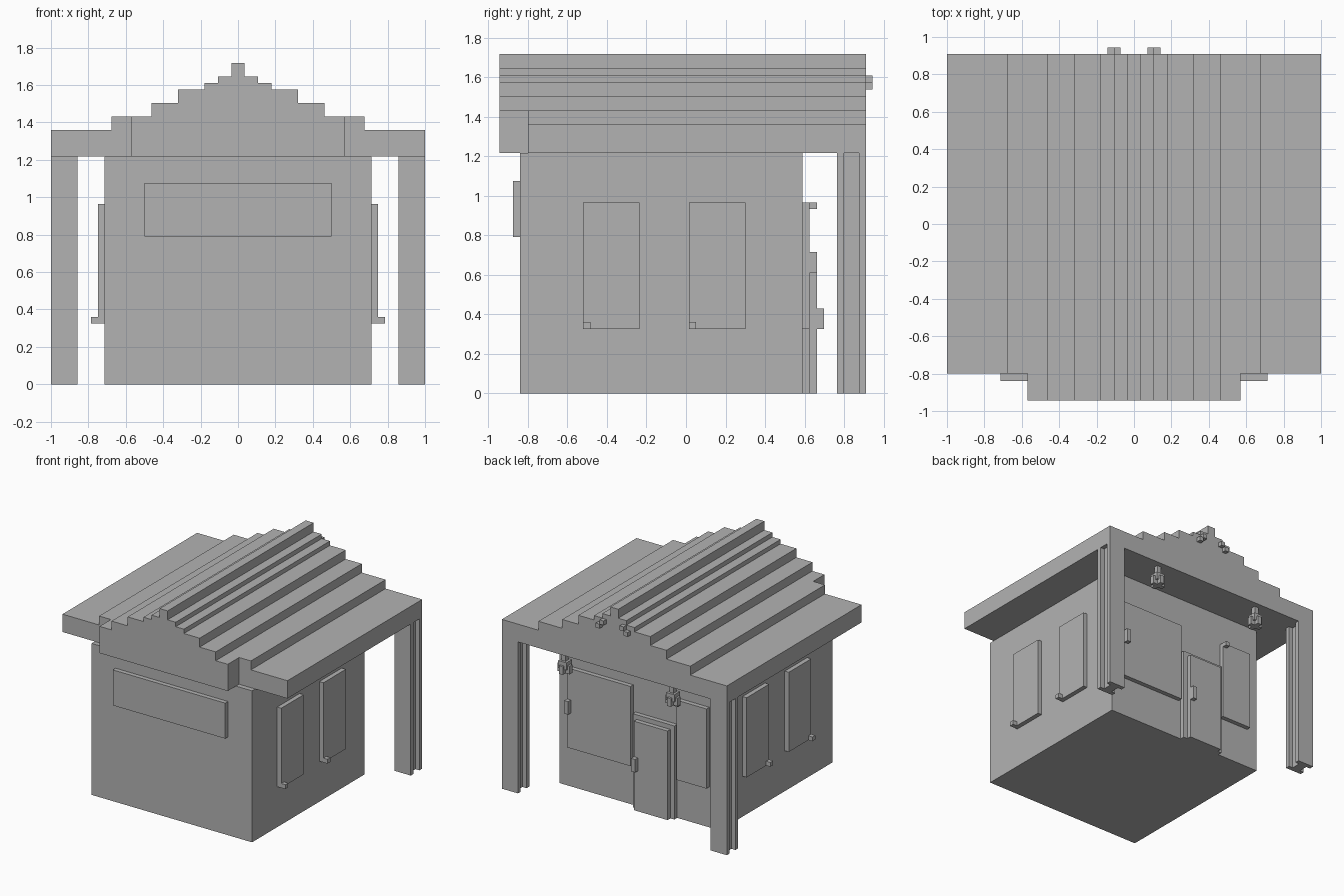
import bpy
import bmesh

cube = bpy.data.objects.get("Cube")
if cube:
    bpy.data.objects.remove(cube, do_unlink=True)

# Single plain grey finish
grey = bpy.data.materials.new("plain_grey")
grey.use_nodes = True
COLOUR = (0.45, 0.45, 0.45, 1)
grey.diffuse_color = COLOUR
grey.node_tree.nodes["Principled BSDF"].inputs["Base Color"].default_value = COLOUR


def prism(name, points, axis, start, end):
    """Extrude a 2D outline along y (points are x, z) or z (points are x, y)."""
    bm = bmesh.new()
    place = (lambda a, b: (a, start, b)) if axis == "y" else (lambda a, b: (a, b, start))
    face = bm.faces.new([bm.verts.new(place(a, b)) for a, b in points])
    new = bmesh.ops.extrude_face_region(bm, geom=[face])["geom"]
    step = (0, end - start, 0) if axis == "y" else (0, 0, end - start)
    bmesh.ops.translate(bm, vec=step, verts=[v for v in new if isinstance(v, bmesh.types.BMVert)])
    bmesh.ops.recalc_face_normals(bm, faces=bm.faces)
    mesh = bpy.data.meshes.new(name)
    bm.to_mesh(mesh)
    bm.free()
    mesh.materials.append(grey)
    obj = bpy.data.objects.new(name, mesh)
    bpy.context.collection.objects.link(obj)
    return obj


def box(name, x, y, z):
    corners = [(x[0], y[0]), (x[1], y[0]), (x[1], y[1]), (x[0], y[1])]
    return prism(name, corners, "z", *z)


def mirrored(pair, side):
    return sorted(side * v for v in pair)


EAVE = 1.217
WALL_X = 0.713
WALL_BACK = 0.59
PLATE = 0.036     # thickness of window plates and small fittings
SIDES = (("left", 1), ("right", -1))

# House body
box("walls", (-WALL_X, WALL_X), (-0.84, WALL_BACK), (0, EAVE))

# Stepped roof: half width and height of each tread, from ridge to eave
STEPS = [(0.035, 1.718), (0.107, 1.646), (0.18, 1.61), (0.32, 1.575),
         (0.463, 1.503), (0.675, 1.432), (1.0, 1.36)]


def roof(name, half_width, y0, y1):
    right = []
    inner = 0
    for outer, height in STEPS:
        if inner >= half_width:
            break
        outer = min(outer, half_width)
        if inner:
            right.append((inner, height))
        right.append((outer, height))
        inner = outer
    right.append((half_width, EAVE))
    prism(name, right + [(-x, z) for x, z in reversed(right)], "y", y0, y1)


roof("main_roof", 1.0, -0.80, 0.91)
roof("front_roof_overhang", 0.57, -0.944, -0.80)

# Front window
box("front_window", (-0.5, 0.5), (-0.84 - PLATE, -0.84), (0.79, 1.075))

for label, s in SIDES:
    # Side windows with corner knobs
    for place, y in (("front", -0.52), ("rear", 0.015)):
        box(f"{label}_{place}_window", mirrored((WALL_X, WALL_X + PLATE), s),
            (y, y + 0.285), (0.325, 0.965))
        box(f"{label}_{place}_window_knob",
            mirrored((WALL_X + PLATE, WALL_X + 2 * PLATE), s),
            (y, y + PLATE), (0.325, 0.36))

    # Porch posts with an H-shaped section
    section = [(0.857, 0.765), (1, 0.765), (1, 0.80), (0.964, 0.80), (0.964, 0.875), (1, 0.875),
               (1, 0.91), (0.857, 0.91), (0.857, 0.875), (0.893, 0.875), (0.893, 0.80), (0.857, 0.80)]
    prism(f"{label}_porch_post", [(s * x, y) for x, y in section], "z", 0, EAVE)

    # Hanging porch lamps: stem, body and crossed foot
    cx, cy = 0.48 * s, 0.85
    for part, hx, hy, z in (("stem", 0.018, 0.018, (1.15, EAVE)),
                            ("body", 0.036, 0.036, (1.09, 1.15)),
                            ("foot", 0.054, 0.018, (1.055, 1.12)),
                            ("cross_foot", 0.018, 0.054, (1.055, 1.12))):
        box(f"{label}_lamp_{part}", (cx - hx, cx + hx), (cy - hy, cy + hy), z)

    # Small stepped blocks on the rear gable
    box(f"{label}_gable_upper_block", mirrored((0.071, 0.107), s), (0.91, 0.944), (1.573, 1.608))
    box(f"{label}_gable_lower_block", mirrored((0.107, 0.142), s), (0.91, 0.944), (1.538, 1.573))

# Rear wall: windows, door and fittings
FACE = WALL_BACK + PLATE
box("large_rear_window", (0.055, 0.62), (WALL_BACK, FACE), (0.325, 0.965))
box("large_rear_window_handle", (0.584, 0.62), (FACE, FACE + PLATE), (0.61, 0.715))
box("small_rear_window", (-0.62, -0.352), (WALL_BACK, FACE), (0.325, 0.965))
box("small_rear_window_knob", (-0.388, -0.352), (FACE, FACE + PLATE), (0.932, 0.965))
box("door_frame", (-0.335, 0.035), (WALL_BACK, FACE), (0, 0.752))
box("door", (-0.30, 0.0), (FACE, FACE + PLATE), (0, 0.715))
box("door_handle", (-0.036, 0.0), (FACE + PLATE, FACE + 2 * PLATE), (0.325, 0.43))
